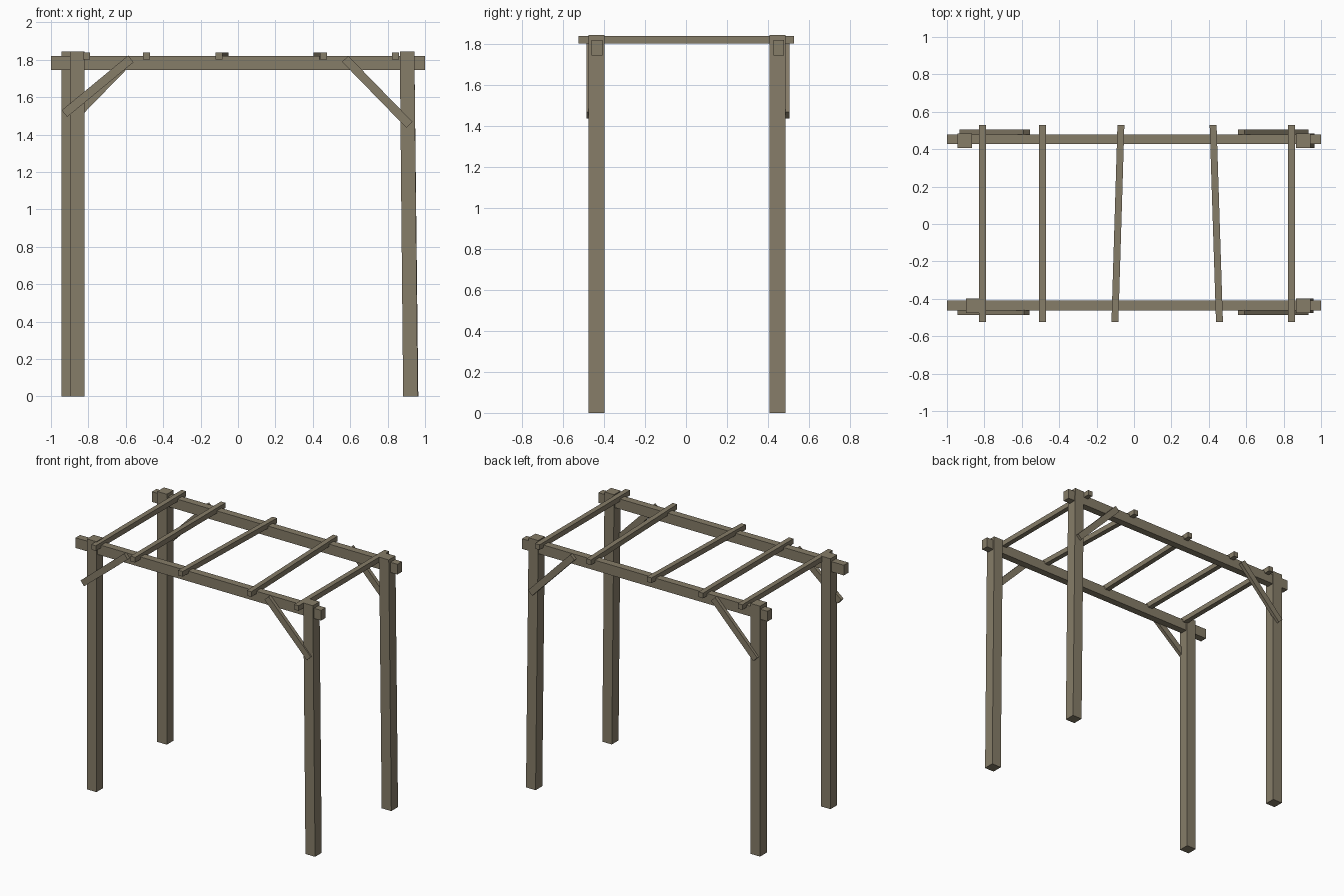
import bpy
from mathutils import Vector

if "Cube" in bpy.data.objects:
    bpy.data.objects.remove(bpy.data.objects["Cube"], do_unlink=True)

wood = bpy.data.materials.new("weathered_wood")
wood.use_nodes = True
COLOUR = (0.24, 0.205, 0.14, 1)
wood.diffuse_color = COLOUR
wood.node_tree.nodes["Principled BSDF"].inputs["Base Color"].default_value = COLOUR


def timber(name, start, end, side, up):
    """Squared timber from start to end; side and up are full cross-section vectors."""
    a, b, s, u = (Vector(v) for v in (start, end, side, up))
    ring = [(-s - u) / 2, (s - u) / 2, (s + u) / 2, (u - s) / 2]
    verts = [a + r for r in ring] + [b + r for r in ring]
    faces = [(3, 2, 1, 0), (4, 5, 6, 7)]
    faces += [(i, (i + 1) % 4, (i + 1) % 4 + 4, i + 4) for i in range(4)]
    mesh = bpy.data.meshes.new(name)
    mesh.from_pydata(verts, [], faces)
    mesh.materials.append(wood)
    obj = bpy.data.objects.new(name, mesh)
    bpy.context.collection.objects.link(obj)
    return obj


# Posts: the left pair leans slightly inwards
POST = 0.078
for name, x_foot, x_top, y in (
    ("front_right_post", -0.859, -0.859, -0.437),
    ("back_right_post", -0.904, -0.904, 0.446),
    ("front_left_post", 0.922, 0.904, -0.437),
    ("back_left_post", 0.925, 0.904, 0.446),
):
    timber(name, (x_foot, y, 0), (x_top, y, 1.844), (POST, 0, 0), (0, POST, 0))

# Long beams through the post tops
for name, y in (("front_beam", -0.435), ("back_beam", 0.453)):
    timber(name, (-1, y, 1.782), (1, y, 1.782), (0, 0.053, 0), (0, 0, 0.075))

# Cross rafters, two of them laid slightly askew
for i, (x_front, x_back) in enumerate(
    ((-0.81, -0.81), (-0.49, -0.49), (-0.102, -0.07), (0.457, 0.423), (0.842, 0.842))
):
    timber(f"rafter_{i + 1}", (x_front, -0.524, 1.821), (x_back, 0.528, 1.821),
           (0.037, 0, 0), (0, 0, 0.038))

# Diagonal knee braces on the outer faces
for name, sign, y, x_low, z_low in (
    ("front_right_brace", -1, -0.473, 0.928, 1.512),
    ("back_right_brace", -1, 0.491, 0.917, 1.452),
    ("front_left_brace", 1, -0.473, 0.917, 1.452),
    ("back_left_brace", 1, 0.491, 0.917, 1.452),
):
    low = Vector((sign * x_low, y, z_low))
    high = Vector((sign * 0.573, y, 1.805))
    across = (high - low).normalized().cross(Vector((0, 1, 0))) * 0.046
    timber(name, low, high, (0, 0.027, 0), across)

# Make every face point outwards
import bmesh
for obj in bpy.context.collection.objects:
    if obj.type == "MESH" and obj.data.materials and obj.data.materials[0] == wood:
        bm = bmesh.new()
        bm.from_mesh(obj.data)
        bmesh.ops.recalc_face_normals(bm, faces=bm.faces)
        bm.to_mesh(obj.data)
        bm.free()
